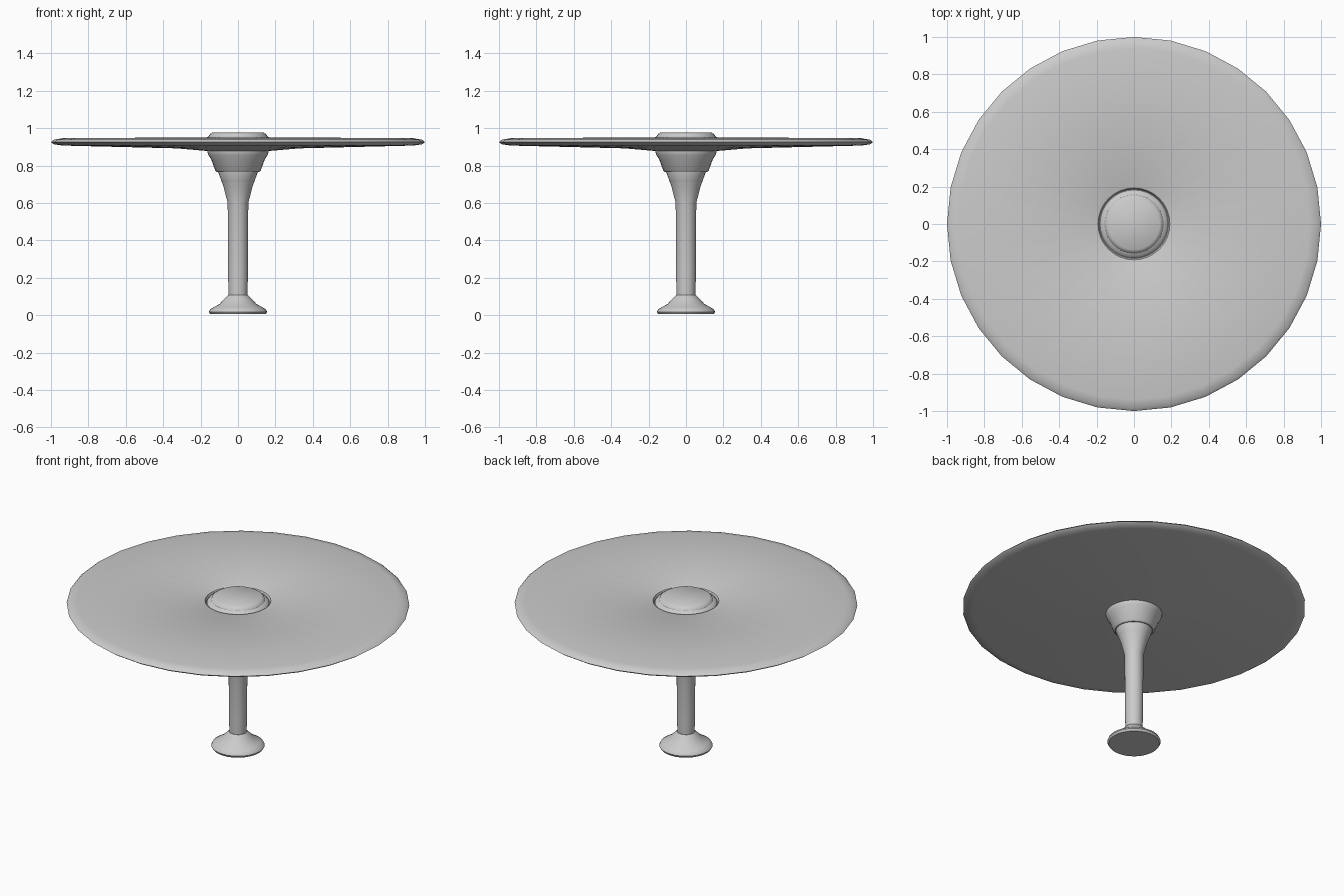
import bpy, bmesh, math

if "Cube" in bpy.data.objects:
    bpy.data.objects.remove(bpy.data.objects["Cube"])

SIDES = 32


def lathe(name, profile, angle=35):
    """Revolve an (r, z) profile about z; r = 0 is not needed, ends are capped."""
    bm = bmesh.new()
    rings = []
    for r, z in profile:
        rings.append([bm.verts.new((r * math.cos(2 * math.pi * i / SIDES),
                                    r * math.sin(2 * math.pi * i / SIDES), z))
                      for i in range(SIDES)])
    for a, b in zip(rings, rings[1:]):
        for i in range(SIDES):
            j = (i + 1) % SIDES
            bm.faces.new((a[i], a[j], b[j], b[i]))
    bm.faces.new(rings[0][::-1])
    bm.faces.new(rings[-1])
    bmesh.ops.recalc_face_normals(bm, faces=bm.faces)
    mesh = bpy.data.meshes.new(name)
    bm.to_mesh(mesh)
    bm.free()
    obj = bpy.data.objects.new(name, mesh)
    bpy.context.collection.objects.link(obj)
    bpy.ops.object.select_all(action='DESELECT')
    obj.select_set(True)
    bpy.context.view_layer.objects.active = obj
    bpy.ops.object.shade_smooth_by_angle(angle=math.radians(angle))
    return obj


# Flared foot
lathe("foot", [(0.148, 0.005), (0.156, 0.018), (0.15, 0.03), (0.128, 0.044),
               (0.098, 0.06), (0.078, 0.083), (0.053, 0.108)])

# Straight post widening into the lower collar
lathe("post", [(0.05, 0.1), (0.053, 0.21), (0.055, 0.60),
               (0.077, 0.685), (0.105, 0.765)])

# Lower and upper collars under the top
lathe("lower_collar", [(0.072, 0.682), (0.082, 0.70), (0.106, 0.765), (0.106, 0.78)])
lathe("upper_collar", [(0.112, 0.765), (0.122, 0.775), (0.144, 0.835),
                       (0.158, 0.855), (0.164, 0.875), (0.164, 0.89)])

# Round table top with soft rim and slightly dished underside
lathe("table_top", [(0.165, 0.878), (0.33, 0.892), (0.94, 0.907), (0.985, 0.914),
                    (1.0, 0.925), (0.985, 0.938), (0.94, 0.946),
                    (0.20, 0.951), (0.192, 0.947), (0.185, 0.93)])

# Raised centre cap sitting in the groove
lathe("centre_cap", [(0.182, 0.925), (0.182, 0.937), (0.173, 0.948),
                     (0.158, 0.955), (0.152, 0.966), (0.137, 0.976)])
